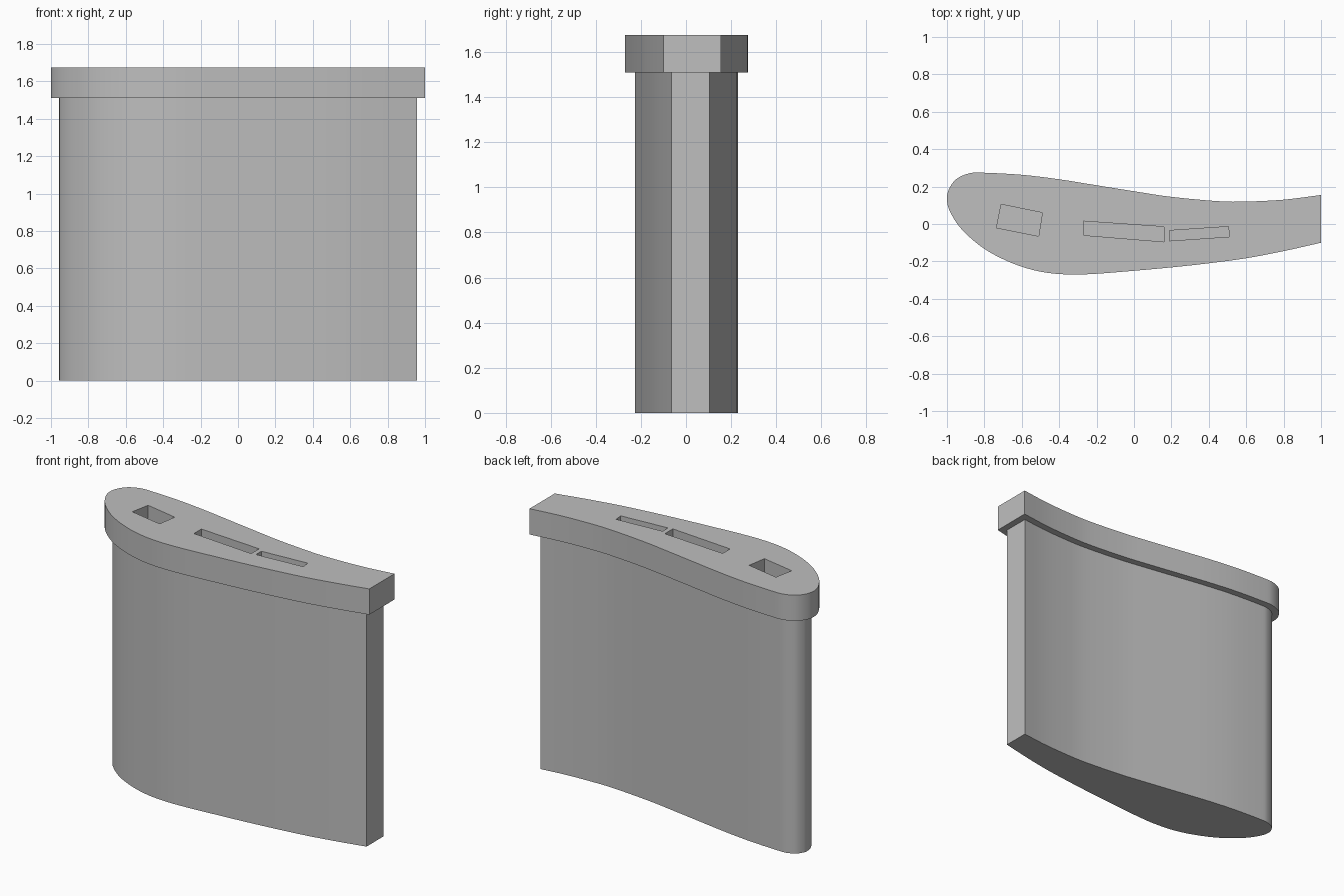
import bpy, bmesh, math
from mathutils import Vector

if "Cube" in bpy.data.objects:
    bpy.data.objects.remove(bpy.data.objects["Cube"])

BODY_TOP, CAP_TOP, POCKET_FLOOR, LIP = 1.51, 1.675, 1.05, 0.044

grey = bpy.data.materials.new("light grey")
grey.diffuse_color = (0.52, 0.52, 0.52, 1)
grey.use_nodes = True
grey.node_tree.nodes["Principled BSDF"].inputs["Base Color"].default_value = grey.diffuse_color

# Blade-shaped outline of the cap, from the blunt end round the nose and back
OUTLINE = [Vector(p) for p in (
    (1, .155), (.8, .13), (.6, .12), (.45, .122), (.2, .145), (0, .175),
    (-.2, .207), (-.4, .239), (-.6, .263), (-.8, .274), (-.88, .271),
    (-.95, .24), (-.99, .185), (-1, .13), (-.983, .065), (-.92, -.03),
    (-.8, -.133), (-.65, -.21), (-.5, -.255), (-.35, -.27), (-.2, -.266),
    (0, -.25), (.2, -.232), (.4, -.21), (.6, -.183), (.8, -.145), (1, -.1))]


def smooth_curve(pts, steps=4):
    """Catmull-Rom curve through the points."""
    p = [2 * pts[0] - pts[1]] + pts + [2 * pts[-1] - pts[-2]]
    out = []
    for i in range(1, len(p) - 2):
        a, b, c, d = p[i - 1:i + 3]
        for s in range(steps):
            t = s / steps
            out.append(0.5 * (2 * b + (c - a) * t + (2 * a - 5 * b + 4 * c - d) * t * t
                              + (3 * b - a - 3 * c + d) * t ** 3))
    return out + [pts[-1]]


def inset(pts, dist):
    """Move the curve inwards and trim it short of the blunt end."""
    out = []
    for i, p in enumerate(pts):
        d = (pts[min(i + 1, len(pts) - 1)] - pts[max(i - 1, 0)]).normalized()
        out.append(p + Vector((-d.y, d.x)) * dist)
    end = 1 - dist
    kept = [p for p in out if p.x < end - 0.005]
    for first in (True, False):
        a, b = (kept[0], kept[1]) if first else (kept[-1], kept[-2])
        e = a + (a - b) * ((end - a.x) / (a.x - b.x))
        kept.insert(0 if first else len(kept), e)
    return kept


def prism(name, pts, z0, z1):
    bm = bmesh.new()
    low = [bm.verts.new((p[0], p[1], z0)) for p in pts]
    high = [bm.verts.new((p[0], p[1], z1)) for p in pts]
    bm.faces.new(low)
    bm.faces.new(high)
    for i in range(len(pts)):
        j = (i + 1) % len(pts)
        bm.faces.new((low[i], low[j], high[j], high[i]))
    bmesh.ops.recalc_face_normals(bm, faces=bm.faces)
    mesh = bpy.data.meshes.new(name)
    bm.to_mesh(mesh)
    bm.free()
    mesh.materials.append(grey)
    ob = bpy.data.objects.new(name, mesh)
    bpy.context.collection.objects.link(ob)
    return ob


# Body and overhanging cap
curve = smooth_curve(OUTLINE)
body = prism("body", inset(curve, LIP), 0, BODY_TOP)
cap = prism("cap", curve, BODY_TOP, CAP_TOP)

# Three pockets sunk through the cap into the body
POCKETS = {
    "square_pocket": ((-.71, .105), (-.49, .06), (-.51, -.065), (-.735, -.02)),
    "long_slot": ((-.27, .015), (.16, -.015), (.16, -.095), (-.27, -.06)),
    "short_slot": ((.19, -.035), (.505, -.014), (.51, -.068), (.19, -.09)),
}
cutters = [prism(n + "_cutter", p, POCKET_FLOOR, CAP_TOP + 0.1) for n, p in POCKETS.items()]
for ob in (body, cap):
    bpy.context.view_layer.objects.active = ob
    for c in cutters:
        mod = ob.modifiers.new("pocket", "BOOLEAN")
        mod.operation, mod.solver, mod.object = "DIFFERENCE", "EXACT", c
        bpy.ops.object.modifier_apply(modifier=mod.name)
for c in cutters:
    bpy.data.objects.remove(c)

# Smooth the curved walls, keep the rims sharp
for ob in (body, cap):
    bpy.ops.object.select_all(action="DESELECT")
    ob.select_set(True)
    bpy.context.view_layer.objects.active = ob
    bpy.ops.object.shade_smooth_by_angle(angle=math.radians(30))
